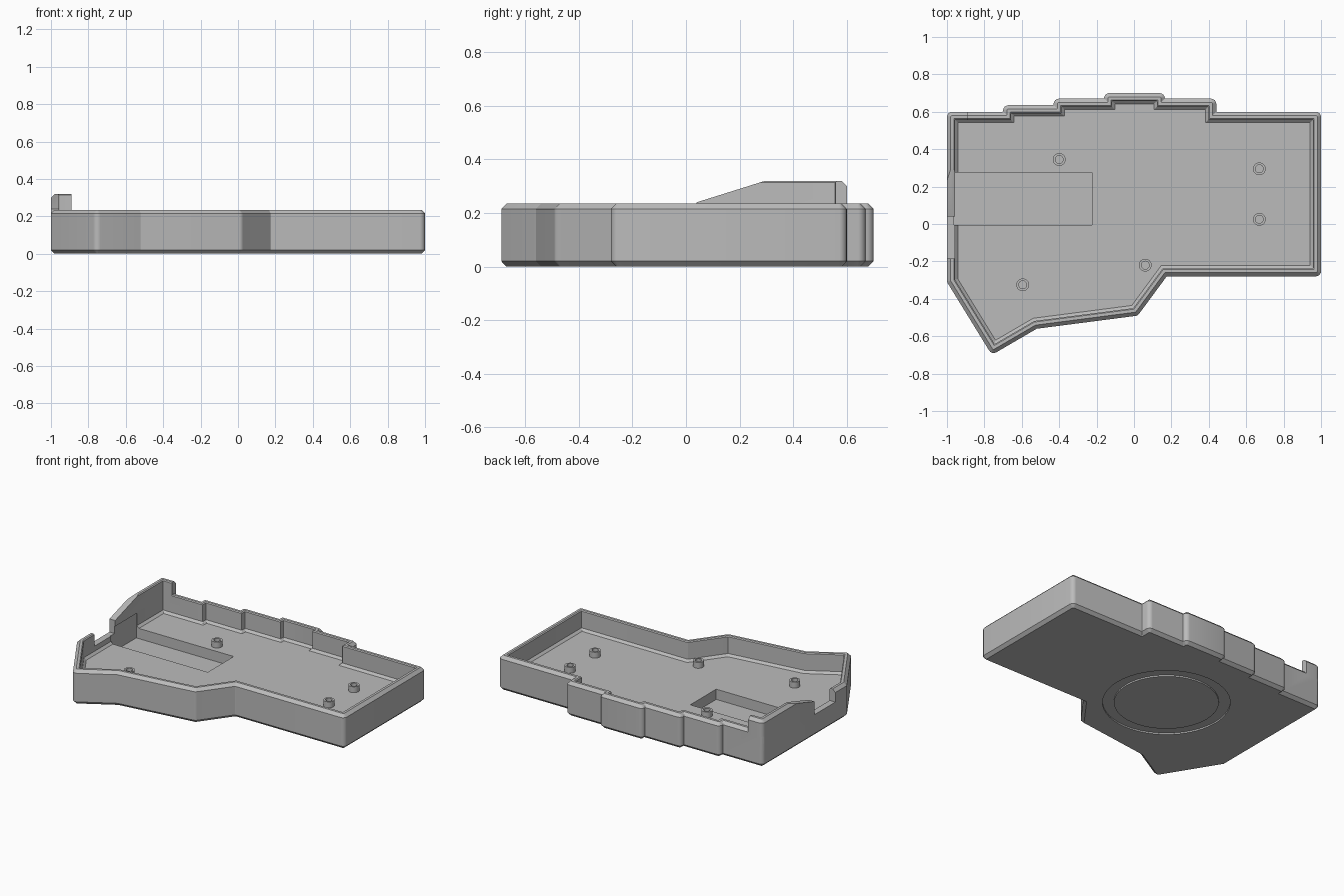
import bpy, bmesh, math
from mathutils import Vector

cube = bpy.data.objects.get("Cube")
if cube:
    bpy.data.objects.remove(cube, do_unlink=True)

grey = bpy.data.materials.new("plain grey")
grey.use_nodes = True
COLOUR = (0.5, 0.5, 0.5, 1)
grey.diffuse_color = COLOUR
grey.node_tree.nodes["Principled BSDF"].inputs["Base Color"].default_value = COLOUR

# Tray outline, clockwise from the back corner, then reversed
OUTLINE = [Vector(p) for p in [
    (-1, .6), (-.70, .6), (-.70, .635), (-.43, .635), (-.43, .67), (-.16, .67),
    (-.16, .7), (.165, .7), (.165, .67), (.44, .67), (.44, .6), (1, .6),
    (1, -.28), (.175, -.28), (.02, -.49), (-.52, -.56), (-.76, -.7), (-1, -.31)]][::-1]
WALL = .043


def rounded_inset(d, segments=4):
    """Inset the outline by d and round its outward corners."""
    n, loop = len(OUTLINE), []
    for i, p in enumerate(OUTLINE):
        a = (p - OUTLINE[i - 1]).normalized()
        b = (OUTLINE[(i + 1) % n] - p).normalized()
        turn = a.x * b.y - a.y * b.x
        na, nb = Vector((-a.y, a.x)), Vector((-b.y, b.x))
        miter = (na + nb) / (1 + na.dot(nb))
        corner = p + miter * d
        r = max(.028 - d, .003) if turn > 0 else .003
        centre = corner + miter * r * math.copysign(1, turn)
        side = -math.copysign(1, turn)
        for k in range(segments + 1):
            v = (na * side).lerp(nb * side, k / segments).normalized()
            loop.append(centre + v * r)
    return loop


def circle(radius, x, y, count=32):
    return [Vector((x + radius * math.cos(2 * math.pi * k / count),
                    y + radius * math.sin(2 * math.pi * k / count))) for k in range(count)]


def loft(name, rings, closed=False):
    """Bridge (loop, z) rings; close into a tube or cap both ends."""
    bm = bmesh.new()
    rows = [[bm.verts.new((p.x, p.y, z)) for p in loop] for loop, z in rings]
    pairs = list(zip(rows, rows[1:]))
    if closed:
        pairs.append((rows[-1], rows[0]))
    else:
        bm.faces.new(rows[0][::-1])
        bm.faces.new(rows[-1])
    for low, high in pairs:
        for i in range(len(low)):
            j = (i + 1) % len(low)
            bm.faces.new((low[i], low[j], high[j], high[i]))
    bmesh.ops.recalc_face_normals(bm, faces=bm.faces)
    mesh = bpy.data.meshes.new(name)
    bm.to_mesh(mesh)
    bm.free()
    mesh.materials.append(grey)
    obj = bpy.data.objects.new(name, mesh)
    bpy.context.collection.objects.link(obj)
    return obj


def box(name, x, y, z):
    loop = [Vector(p) for p in ((x[0], y[0]), (x[1], y[0]), (x[1], y[1]), (x[0], y[1]))]
    return loft(name, [(loop, z[0]), (loop, z[1])])


def pipe(name, outer, inner, x, y, z):
    o, i = circle(outer, x, y, 48), circle(inner, x, y, 48)
    return loft(name, [(o, z[0]), (o, z[1]), (i, z[1]), (i, z[0])], closed=True)


def boolean(obj, tool, operation):
    mod = obj.modifiers.new(operation, 'BOOLEAN')
    mod.operation, mod.solver, mod.object = operation, 'EXACT', tool
    bpy.context.view_layer.objects.active = obj
    bpy.ops.object.modifier_apply(modifier=mod.name)
    bpy.data.objects.remove(tool, do_unlink=True)


def shell(name, top):
    """Open tray with chamfered rim, base edge and floor edge."""
    steps = [(.02, 0), (0, .02), (0, top - .02), (.02, top), (WALL - .006, top),
             (WALL, top - .006), (WALL, .115), (WALL + .015, .1)]
    return loft(name, [(rounded_inset(d), z) for d, z in steps])


tray = shell("tray", .235)

# Raised corner guard with a sloping front end
guard = shell("corner_guard", .32)
keep = box("guard_region", (-1.1, -.89), (.04, .8), (.2, .5))
for v in keep.data.vertices:
    if v.co.z > .4 and v.co.y < .1:
        v.co.z = .24
    elif v.co.z > .4:
        v.co.z = .24 + (.8 - .04) * .08 / .255
boolean(guard, keep, 'INTERSECT')
boolean(tray, guard, 'UNION')

# Battery pocket, side opening and the ring groove underneath
boolean(tray, box("pocket", (-.962, -.225), (-.005, .275), (.03, .2)), 'DIFFERENCE')
boolean(tray, box("side_opening", (-1.1, -.93), (-.185, .04), (.15, .5)), 'DIFFERENCE')
boolean(tray, pipe("groove", .396, .325, -.22, .05, (-.02, .01)), 'DIFFERENCE')

# Screw posts on the floor
parts = [tray]
for x, y in [(-.4, .345), (.67, .295), (.67, .025), (.06, -.22), (-.595, -.325)]:
    parts.append(pipe("screw_post", .034, .021, x, y, (.095, .14)))

# Smooth the rounded corners and keep the edges crisp
bpy.ops.object.select_all(action='DESELECT')
for part in parts:
    part.select_set(True)
bpy.context.view_layer.objects.active = tray
bpy.ops.object.shade_smooth_by_angle(angle=math.radians(30))
